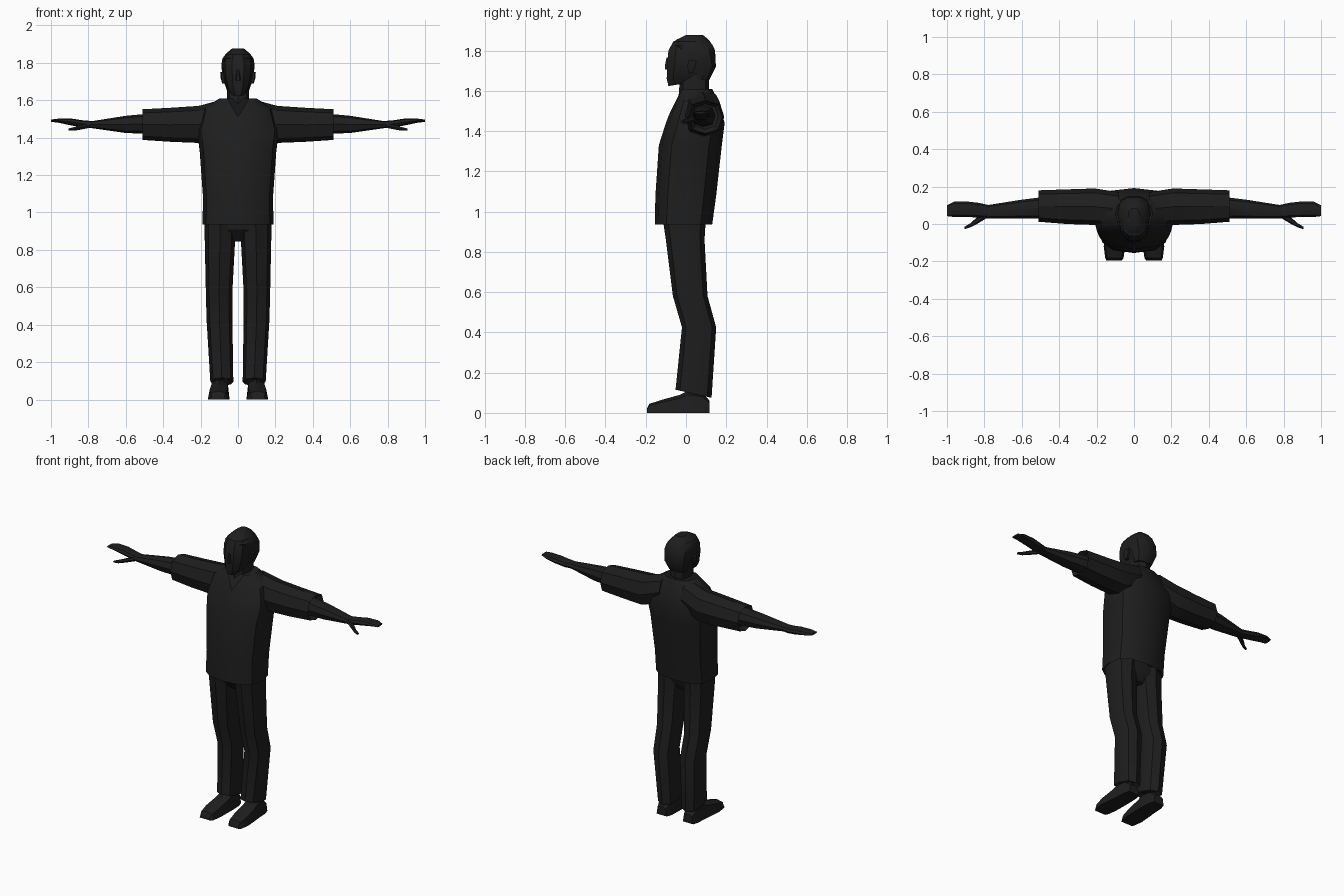
import bpy, bmesh, math

MAT = bpy.data.materials.new("dark")
MAT.diffuse_color = (0.013, 0.013, 0.013, 1)


def loft(name, axis, rings, n=8, power=0.8, mirror=False, edit=None):
    """Skin rings (pos, a0, a1, b0, b1[, tilt]) along an axis; a, b are the other two axes in order."""
    bm = bmesh.new()
    loops = []
    for r in rings:
        pos, a0, a1, b0, b1 = r[:5]
        tilt = r[5] if len(r) > 5 else 0
        loop = []
        for i in range(n):
            t = 2 * math.pi * i / n
            c, s = math.cos(t), math.sin(t)
            c = math.copysign(abs(c) ** power, c) if abs(c) > 1e-6 else 0
            s = math.copysign(abs(s) ** power, s) if abs(s) > 1e-6 else 0
            co = [(a0 + a1) / 2 + c * (a1 - a0) / 2, (b0 + b1) / 2 + s * (b1 - b0) / 2]
            co.insert("xyz".index(axis), pos + tilt * s)
            loop.append(bm.verts.new(co))
        loops.append(loop)
    for p, q in zip(loops, loops[1:]):
        for i in range(n):
            j = (i + 1) % n
            bm.faces.new((p[i], p[j], q[j], q[i]))
    bm.faces.new(loops[0])
    bm.faces.new(loops[-1])
    if edit:
        edit(loops)
    bmesh.ops.recalc_face_normals(bm, faces=bm.faces)
    me = bpy.data.meshes.new(name)
    bm.to_mesh(me)
    bm.free()
    me.materials.append(MAT)
    ob = bpy.data.objects.new(name, me)
    bpy.context.collection.objects.link(ob)
    bpy.ops.object.select_all(action='DESELECT')
    ob.select_set(True)
    bpy.context.view_layer.objects.active = ob
    bpy.ops.object.shade_smooth_by_angle(angle=math.radians(32))
    if mirror:
        m = ob.modifiers.new("Mirror", 'MIRROR')
        m.mirror_object = CENTRE
        ob.modifiers.move(len(ob.modifiers) - 1, 0)
    return ob


# Mirror centre
CENTRE = bpy.data.objects.new("mirror_centre", None)
CENTRE.hide_render = True
bpy.context.collection.objects.link(CENTRE)


# Shirt body, with the front of the collar pulled down into a V
def v_neck(loops):
    loops[-1][9].co = (0, -0.07, 1.51)
    loops[-2][9].co = (0, -0.085, 1.48)


loft("shirt", 'z', [
    (0.96, -0.16, 0.16, -0.12, 0.10),
    (0.935, -0.19, 0.19, -0.155, 0.13),
    (1.08, -0.187, 0.187, -0.152, 0.15),
    (1.33, -0.205, 0.205, -0.135, 0.178),
    (1.44, -0.22, 0.22, -0.10, 0.192),
    (1.55, -0.19, 0.19, -0.055, 0.16),
    (1.61, -0.10, 0.10, -0.03, 0.13)], n=12, power=0.75, edit=v_neck)

# Sleeves with a recessed cuff
loft("sleeve", 'x', [
    (0.08, -0.01, 0.17, 1.42, 1.605),
    (0.21, -0.005, 0.19, 1.372, 1.57),
    (0.36, 0.0, 0.185, 1.378, 1.56),
    (0.51, 0.012, 0.18, 1.388, 1.552),
    (0.48, 0.03, 0.16, 1.41, 1.535)], mirror=True)

# Forearm and hand
loft("forearm", 'x', [
    (0.46, 0.03, 0.147, 1.42, 1.53),
    (0.60, 0.03, 0.13, 1.425, 1.517),
    (0.79, 0.03, 0.10, 1.452, 1.487)], mirror=True)
loft("hand", 'x', [
    (0.77, 0.033, 0.10, 1.453, 1.488),
    (0.83, 0.035, 0.113, 1.455, 1.493),
    (0.89, 0.037, 0.12, 1.465, 1.502),
    (0.96, 0.037, 0.12, 1.480, 1.502),
    (1.00, 0.042, 0.10, 1.485, 1.497)], mirror=True)
loft("thumb", 'x', [
    (0.79, 0.03, 0.07, 1.452, 1.48),
    (0.84, 0.0, 0.035, 1.442, 1.468),
    (0.875, -0.018, 0.004, 1.436, 1.458),
    (0.905, -0.028, -0.014, 1.438, 1.450)], n=6, mirror=True)

# Neck
loft("neck", 'z', [
    (1.46, -0.065, 0.065, -0.06, 0.12),
    (1.59, -0.06, 0.06, -0.035, 0.115),
    (1.68, -0.06, 0.06, -0.03, 0.115)])

# Head, nose, ears and hair
loft("head", 'z', [
    (1.635, -0.036, 0.036, -0.090, 0.05, 0.012),
    (1.67, -0.062, 0.062, -0.10, 0.11, 0.01),
    (1.73, -0.078, 0.078, -0.098, 0.14),
    (1.80, -0.082, 0.082, -0.092, 0.14),
    (1.845, -0.068, 0.068, -0.067, 0.12),
    (1.872, -0.034, 0.034, -0.01, 0.08)], n=10)
loft("nose", 'z', [
    (1.705, -0.014, 0.014, -0.106, -0.08),
    (1.72, -0.013, 0.013, -0.107, -0.08),
    (1.765, -0.006, 0.006, -0.098, -0.08)], n=6)
loft("ear", 'z', [
    (1.69, 0.065, 0.085, 0.01, 0.035),
    (1.72, 0.07, 0.093, 0.005, 0.05),
    (1.75, 0.07, 0.095, 0.008, 0.055)], n=6, mirror=True)
loft("hair", 'z', [
    (1.655, -0.06, 0.06, 0.04, 0.118),
    (1.72, -0.083, 0.083, 0.03, 0.151),
    (1.79, -0.089, 0.089, -0.03, 0.148, 0.01),
    (1.825, -0.083, 0.083, -0.075, 0.138),
    (1.855, -0.058, 0.058, -0.05, 0.115),
    (1.878, -0.03, 0.03, 0.0, 0.085)], n=10)

# Trousers: seat and legs
loft("trouser_seat", 'z', [
    (0.98, -0.175, 0.175, -0.115, 0.10),
    (0.91, -0.16, 0.16, -0.105, 0.095),
    (0.845, -0.04, 0.04, -0.05, 0.06)])
loft("trouser_leg", 'z', [
    (0.96, 0.01, 0.178, -0.115, 0.098),
    (0.86, 0.015, 0.178, -0.10, 0.092),
    (0.58, 0.03, 0.172, -0.065, 0.107),
    (0.425, 0.03, 0.168, -0.02, 0.15),
    (0.095, 0.025, 0.148, -0.052, 0.127, -0.02),
    (0.12, 0.045, 0.13, -0.02, 0.10, -0.01)], mirror=True)


# Shoes, flattened onto the ground
def flat_sole(loops):
    for loop in loops:
        for v in loop:
            v.co.z = max(v.co.z, 0)


loft("shoe", 'y', [
    (0.118, 0.06, 0.135, -0.06, 0.06),
    (0.08, 0.047, 0.147, -0.10, 0.10),
    (0.01, 0.045, 0.15, -0.11, 0.11),
    (-0.03, 0.045, 0.155, -0.09, 0.09),
    (-0.12, 0.047, 0.162, -0.065, 0.065),
    (-0.182, 0.056, 0.154, -0.045, 0.045),
    (-0.195, 0.065, 0.148, -0.018, 0.018)], power=0.6, mirror=True, edit=flat_sole)
